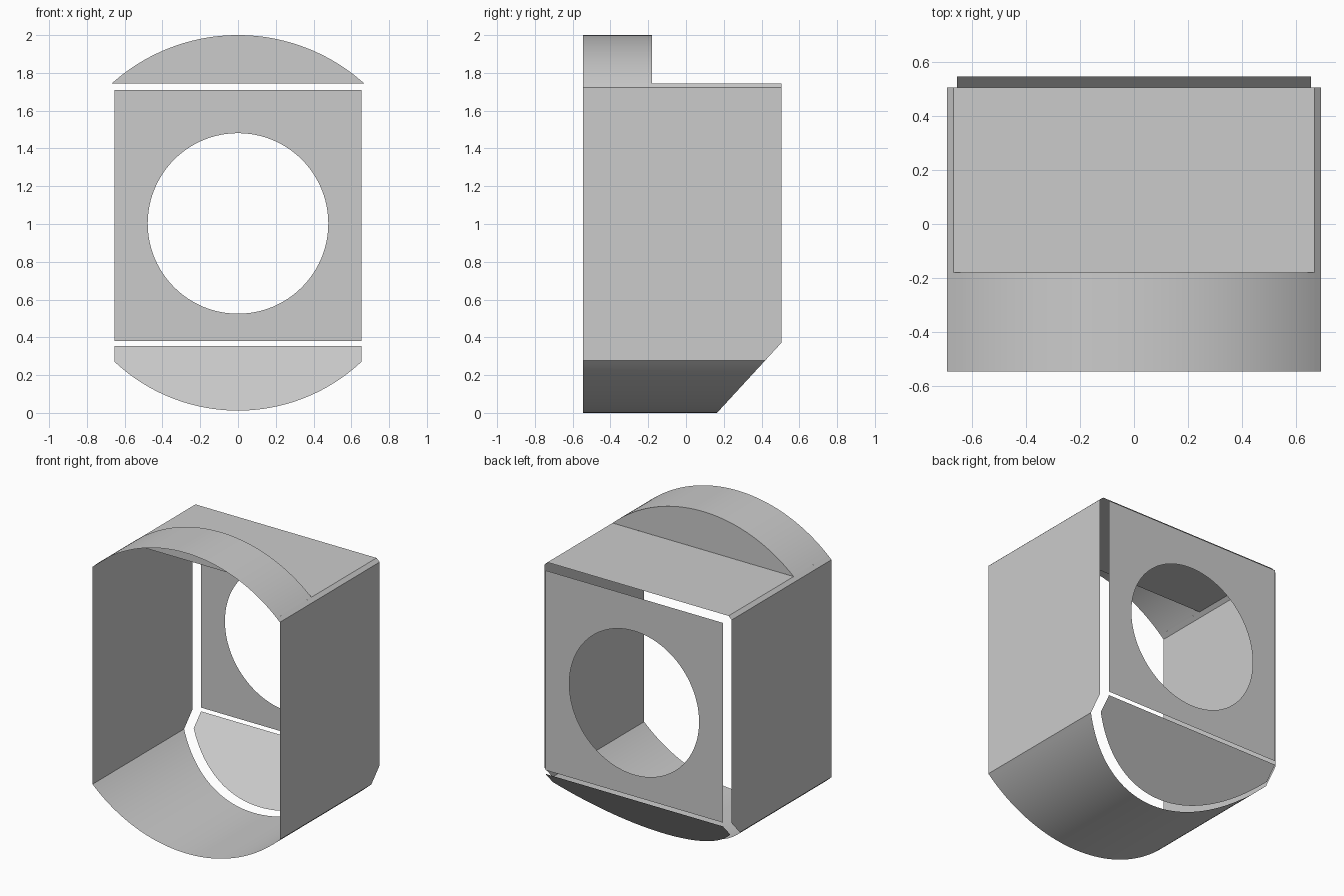
import bpy, bmesh, math

if "Cube" in bpy.data.objects:
    bpy.data.objects.remove(bpy.data.objects["Cube"], do_unlink=True)

grey = bpy.data.materials.new("plain_grey")
grey.use_nodes = True
grey.diffuse_color = (0.6, 0.6, 0.6, 1)
grey.node_tree.nodes["Principled BSDF"].inputs["Base Color"].default_value = (0.6, 0.6, 0.6, 1)

FRONT, BACK, STEP = -0.545, 0.505, -0.18
HALF_W, TOP_W, TOP_Z = 0.69, 0.667, 1.745
GAP_Y = 0.545          # rear face of the separate plates
PLATE_W = 0.654


def finish(name, bm, smooth=False):
    mesh = bpy.data.meshes.new(name)
    bm.to_mesh(mesh)
    bm.free()
    mesh.materials.append(grey)
    obj = bpy.data.objects.new(name, mesh)
    bpy.context.collection.objects.link(obj)
    if smooth:
        bpy.ops.object.select_all(action="DESELECT")
        obj.select_set(True)
        bpy.context.view_layer.objects.active = obj
        bpy.ops.object.shade_smooth_by_angle(angle=math.radians(25))
    return obj


def arc(radius, cz, x0, x1, side, n=64):
    """Points (x, z) on a circle, from x0 to x1, above (1) or below (-1) cz."""
    a0, a1 = math.asin(x0 / radius), math.asin(x1 / radius)
    angles = [a0 + (a1 - a0) * i / n for i in range(n + 1)]
    return [(radius * math.sin(a), cz + side * radius * math.cos(a)) for a in angles]


def sheet(name, path, front, back):
    """Ruled sheet running along y, with a back edge that depends on height."""
    bm = bmesh.new()
    rows = [(bm.verts.new((x, front, z)), bm.verts.new((x, back(z), z))) for x, z in path]
    for (f0, b0), (f1, b1) in zip(rows, rows[1:]):
        bm.faces.new((f0, b0, b1, f1))
    return finish(name, bm, True)


def panel(name, outline, y_at):
    """Single flat face with its normal facing the back."""
    bm = bmesh.new()
    bm.faces.new([bm.verts.new((x, y_at(z), z)) for x, z in reversed(outline)])
    return finish(name, bm)


def slope(z):
    return 0.164 + 0.92 * z


# Open shell: side walls joined by the curved floor, cut at a slant behind
bottom = arc(1, 1, -HALF_W, HALF_W, -1)
left_wall = [(-TOP_W, TOP_Z), (-HALF_W, 2 - bottom[0][1]), (-HALF_W, 0.371)]
right_wall = [(-x, z) for x, z in reversed(left_wall)]
sheet("side_walls_and_floor", left_wall + bottom + right_wall, FRONT,
      lambda z: min(BACK, slope(z)))

# Curved front hood, its closing panel and the flat roof behind it
top = arc(1, 1, TOP_W, -TOP_W, 1)
sheet("front_hood", top, FRONT, lambda z: STEP)
panel("hood_back_panel", top, lambda z: STEP)
sheet("flat_roof", [(TOP_W, TOP_Z), (-TOP_W, TOP_Z)], STEP, lambda z: BACK)

# Detached slanted plate below the back plate
lower = arc(0.955, 0.967, -PLATE_W, PLATE_W, -1)
panel("slanted_lower_plate", lower + [(PLATE_W, 0.355), (-PLATE_W, 0.355)],
      lambda z: GAP_Y + 0.92 * (z - 0.355))

# Detached back plate with a round hole
bm = bmesh.new()
corners = [(-PLATE_W, 0.38), (PLATE_W, 0.38), (PLATE_W, 1.71), (-PLATE_W, 1.71)]
turns = [math.tau * i / 96 for i in range(96)]
circle = [(0.478 * math.cos(a), 1.003 + 0.478 * math.sin(a)) for a in turns]
for loop in (corners, circle):
    verts = [bm.verts.new((x, GAP_Y, z)) for x, z in loop]
    for i, v in enumerate(verts):
        bm.edges.new((v, verts[i - 1]))
bmesh.ops.triangle_fill(bm, edges=bm.edges[:], use_beauty=True, normal=(0, 1, 0))
finish("back_plate", bm)
